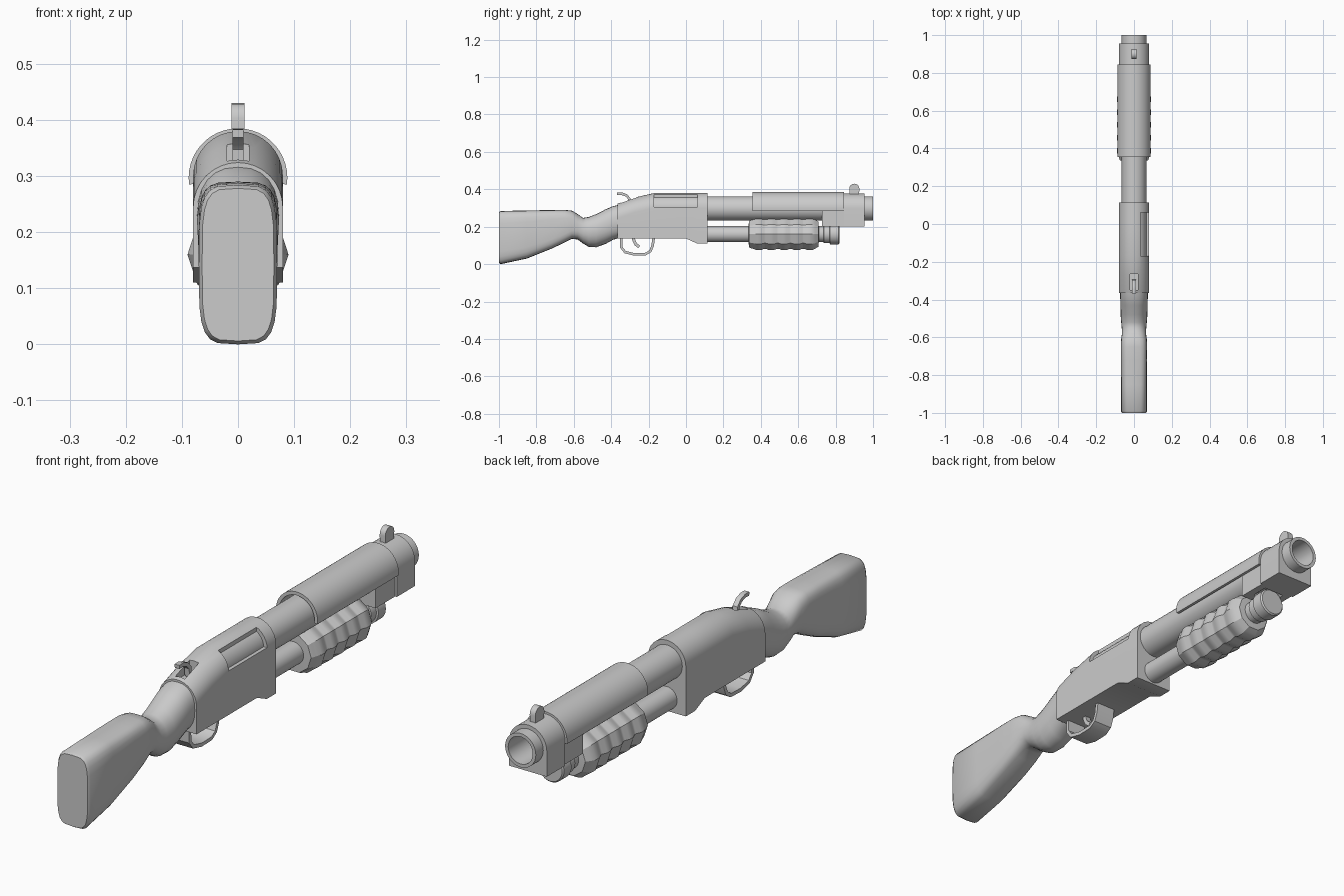
import bpy, bmesh, math
from math import sin, cos, pi, radians

if "Cube" in bpy.data.objects:
    bpy.data.objects.remove(bpy.data.objects["Cube"])


def finish(name, bm, angle=35):
    bmesh.ops.recalc_face_normals(bm, faces=bm.faces)
    me = bpy.data.meshes.new(name)
    bm.to_mesh(me)
    bm.free()
    ob = bpy.data.objects.new(name, me)
    bpy.context.collection.objects.link(ob)
    bpy.ops.object.select_all(action='DESELECT')
    ob.select_set(True)
    bpy.context.view_layer.objects.active = ob
    if angle:
        bpy.ops.object.shade_smooth_by_angle(angle=radians(angle))
    return ob


def loft(name, rings, angle=35, closed=False):
    """Bridge equal-length rings of points; cap the ends unless closed."""
    bm = bmesh.new()
    rows = [[bm.verts.new(p) for p in ring] for ring in rings]
    n = len(rows[0])
    for a, b in zip(rows, rows[1:] + rows[:1] if closed else rows[1:]):
        for i in range(n):
            j = (i + 1) % n
            bm.faces.new((a[i], a[j], b[j], b[i]))
    if not closed:
        bm.faces.new(rows[0])
        bm.faces.new(rows[-1])
    return finish(name, bm, angle)


def lathe(name, profile, cz, sides=32, angle=35):
    """Revolve (y, radius) points round an axis along y."""
    return loft(name, [[(r * cos(2 * pi * i / sides), y, cz + r * sin(2 * pi * i / sides))
                        for i in range(sides)] for y, r in profile], angle)


def prism(name, pts, x0, x1, angle=35):
    """Extrude a (y, z) outline along x."""
    return loft(name, [[(x, y, z) for y, z in pts] for x in (x0, x1)], angle)


def box(name, x0, x1, y0, y1, z0, z1):
    return prism(name, [(y0, z0), (y1, z0), (y1, z1), (y0, z1)], x0, x1, 0)


def arch(y, top, bottom, r):
    """Flat-bottomed section with a half-round top."""
    c = top - r
    return ([(-r, y, bottom), (r, y, bottom)] +
            [(r * cos(pi * i / 16), y, c + r * sin(pi * i / 16)) for i in range(17)])


def strip(name, path, thick, half_width):
    """Bent flat bar following a (y, z) centre line."""
    left, right = [], []
    for i, (y, z) in enumerate(path):
        a, b = path[max(i - 1, 0)], path[min(i + 1, len(path) - 1)]
        dy, dz = b[0] - a[0], b[1] - a[1]
        k = thick / 2 / math.hypot(dy, dz)
        left.append((y - dz * k, z + dy * k))
        right.append((y + dz * k, z - dy * k))
    return loft(name, [[(-half_width, *l), (half_width, *l), (half_width, *r), (-half_width, *r)]
                       for l, r in zip(left, right)])


def cut(ob, cutter):
    m = ob.modifiers.new("cut", 'BOOLEAN')
    m.object, m.solver, m.operation = cutter, 'EXACT', 'DIFFERENCE'
    bpy.context.view_layer.objects.active = ob
    bpy.ops.object.modifier_apply(modifier=m.name)
    bpy.data.objects.remove(cutter)


BZ, MZ = 0.297, 0.16   # barrel and magazine axes

# Stock: y, top, bottom, half width, squareness of the section
stations = [(-1.0, .278, .006, .064, 1), (-.99, .284, 0, .07, 1), (-.85, .287, .03, .07, 1),
            (-.72, .289, .082, .07, 1), (-.65, .290, .115, .07, .9), (-.61, .286, .135, .068, .7),
            (-.58, .268, .132, .064, .4), (-.55, .247, .110, .065, .2), (-.52, .252, .092, .068, .1),
            (-.48, .267, .09, .071, .1), (-.43, .293, .108, .072, .2), (-.39, .310, .130, .073, .3),
            (-.355, .318, .14, .073, .3)]
rings = []
for y, t, b, w, sq in stations:
    e = 1 - 0.52 * sq
    ring = []
    for i in range(24):
        c, s = cos(2 * pi * i / 24), sin(2 * pi * i / 24)
        ring.append((math.copysign(abs(c) ** e, c) * w, y,
                     (t + b) / 2 + math.copysign(abs(s) ** e, s) * (t - b) / 2))
    rings.append(ring)
loft("stock", rings, 50)

# Receiver with ejection port and hammer slot
receiver = loft("receiver", [arch(y, t, b, .08) for y, t, b in
                             [(-.365, .324, .137), (-.27, .357, .137), (-.17, .38, .137),
                              (0, .38, .137), (.06, .11 + .27, .11), (.115, .38, .11)]], 30)
cut(receiver, box("port_cutter", .035, .12, -.17, .062, .305, .42))
cut(receiver, box("slot_cutter", -.02, .02, -.35, -.265, .31, .42))
lathe("bolt", [(-.172, .066), (.064, .066)], .30)

# Hammer
strip("hammer", [(-.368, .376), (-.345, .377), (-.32, .368), (-.303, .35), (-.30, .315)], .014, .01)

# Trigger and guard
strip("trigger", [(-.284, .145), (-.277, .122), (-.268, .105), (-.25, .092)], .016, .012)
strip("trigger_guard", [(-.347, .145), (-.346, .09), (-.325, .064), (-.275, .052), (-.215, .054),
                        (-.19, .07), (-.178, .1), (-.172, .145)], .014, .04)

# Barrel with open bore
lathe("barrel", [(.1, .065), (1.0, .065), (1.0, .052), (.8, .052)], BZ)

# Heat shield: half-round shell over the barrel
shield = []
for i in range(25):
    a = radians(-8 + 196 * i / 24)
    shield.append([(r * cos(a), y, BZ + r * sin(a))
                   for r, y in ((.088, .355), (.088, .845), (.075, .845), (.075, .355))])
loft("heat_shield", shield)

# Magazine tube with end cap
lathe("magazine_tube", [(.1, .043), (.79, .043)], MZ)
lathe("magazine_cap", [(.735, .043), (.737, .048), (.768, .048), (.77, .055), (.815, .055), (.82, .05)], MZ, 24)

# Ribbed pump grip
ribs = [(.335, .044), (.336, .074), (.35, .08)]
n = 5
for i in range(n):
    y = .36 + i * .068
    ribs += [(y, .082), (y + .017, .09), (y + .04, .09), (y + .058, .082)]
ribs += [(.708, .07), (.71, .044)]
lathe("pump_grip", ribs, MZ, 10, 28)

# Muzzle block, its rear clamp and the front sight
block = loft("muzzle_block", [arch(y, .377, .2, .08) for y in (.845, .955)])
cut(block, lathe("bore_cutter", [(.8, .06), (1.0, .06)], BZ))
clamp = box("rear_clamp", -.073, .073, .727, .85, .2, .288)
cut(clamp, lathe("cap_cutter", [(.765, .06), (.83, .06)], MZ, 24))
prism("front_sight", [(.875, .36), (.925, .36)] +
      [(.9 + .027 * cos(pi * i / 8), .403 + .027 * sin(pi * i / 8)) for i in range(9)], -.012, .012)
